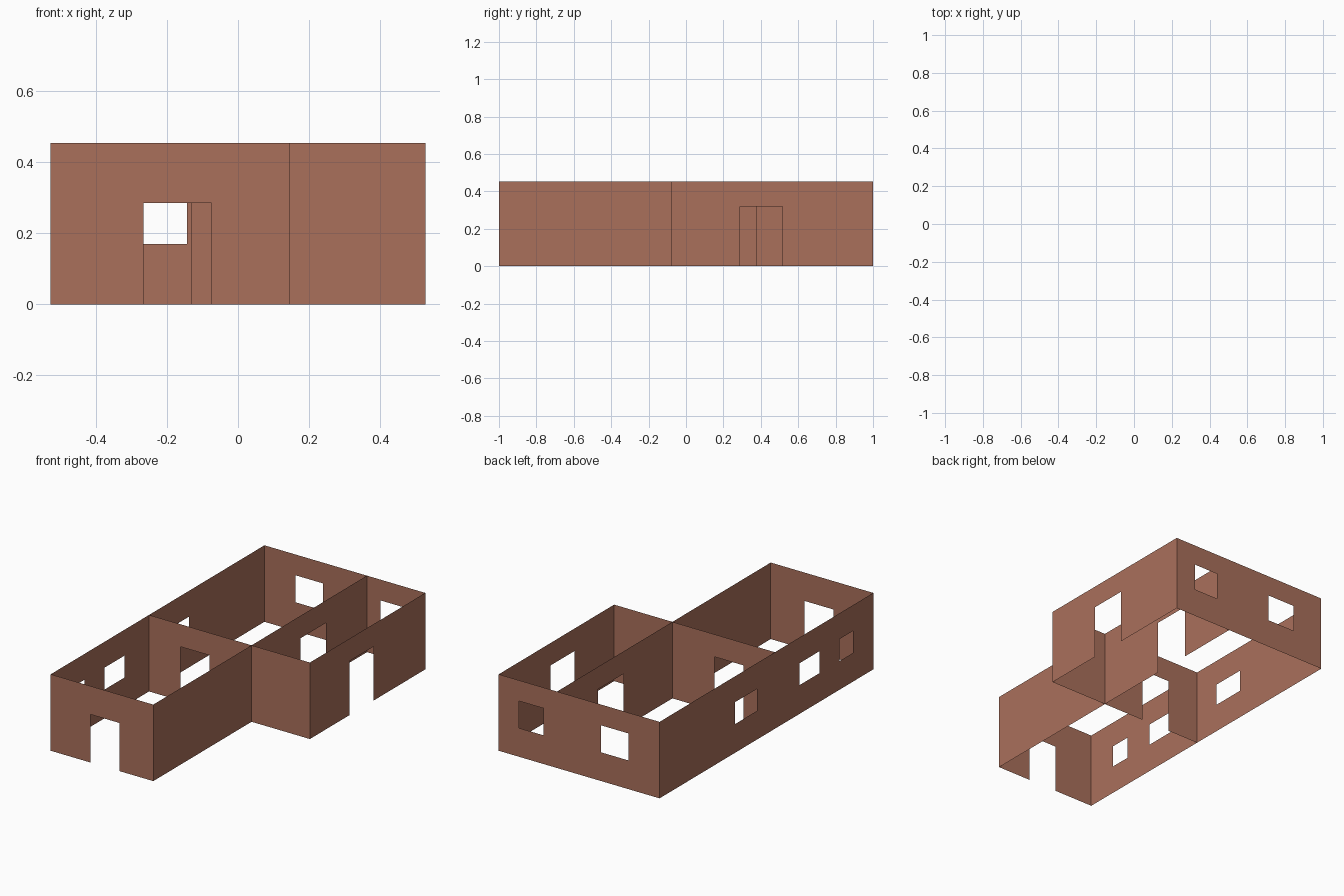
import bpy, bmesh

if "Cube" in bpy.data.objects:
    bpy.data.objects.remove(bpy.data.objects["Cube"])

H = 0.453                      # wall height
X0, XM, X1 = -0.527, 0.145, 0.527
Y0, YM, Y1 = -1.0, -0.08, 1.0

brick = bpy.data.materials.new("brick brown")
brick.diffuse_color = (0.40, 0.16, 0.105, 1)
brick.use_nodes = True
brick.node_tree.nodes["Principled BSDF"].inputs["Base Color"].default_value = brick.diffuse_color


def wall(name, axis, at, a, b, openings=()):
    """Thin upright wall along 'x' or 'y', with rectangular openings (a0, a1, z0, z1)."""
    us = sorted({a, b} | {u for o in openings for u in o[:2]})
    zs = sorted({0.0, H} | {z for o in openings for z in o[2:]})
    bm = bmesh.new()
    grid = [[bm.verts.new((u, at, z) if axis == 'x' else (at, u, z)) for z in zs] for u in us]
    for i in range(len(us) - 1):
        for j in range(len(zs) - 1):
            uc, zc = (us[i] + us[i + 1]) / 2, (zs[j] + zs[j + 1]) / 2
            if any(o[0] < uc < o[1] and o[2] < zc < o[3] for o in openings):
                continue
            bm.faces.new((grid[i][j], grid[i + 1][j], grid[i + 1][j + 1], grid[i][j + 1]))
    loose = [v for v in bm.verts if not v.link_faces]
    bmesh.ops.delete(bm, geom=loose, context='VERTS')
    # left and back walls face outward the other way
    if (axis == 'x' and at > 0) or (axis == 'y' and at < 0):
        bmesh.ops.reverse_faces(bm, faces=bm.faces[:])
    me = bpy.data.meshes.new(name)
    bm.to_mesh(me)
    bm.free()
    me.materials.append(brick)
    ob = bpy.data.objects.new(name, me)
    bpy.context.collection.objects.link(ob)


# outer walls
wall("front_wall", 'x', Y0, X0, XM, [(-0.265, -0.075, 0.0, 0.285)])
wall("front_room_right_wall", 'y', XM, Y0, YM)
wall("setback_wall", 'x', YM, XM, X1)
wall("right_wall", 'y', X1, YM, Y1, [(0.29, 0.515, 0.0, 0.32)])
wall("back_wall", 'x', Y1, X0, X1, [(-0.325, -0.143, 0.17, 0.33), (0.235, 0.395, 0.17, 0.33)])
wall("left_wall", 'y', X0, Y0, Y1, [(-0.81, -0.683, 0.17, 0.30),
                                    (-0.495, -0.31, 0.17, 0.30),
                                    (0.09, 0.295, 0.17, 0.30)])

# inner partitions with doorways
wall("cross_partition", 'x', YM, X0, XM, [(-0.32, -0.13, 0.0, 0.32)])
wall("long_partition", 'y', XM, YM, Y1, [(0.38, 0.617, 0.0, 0.32)])
